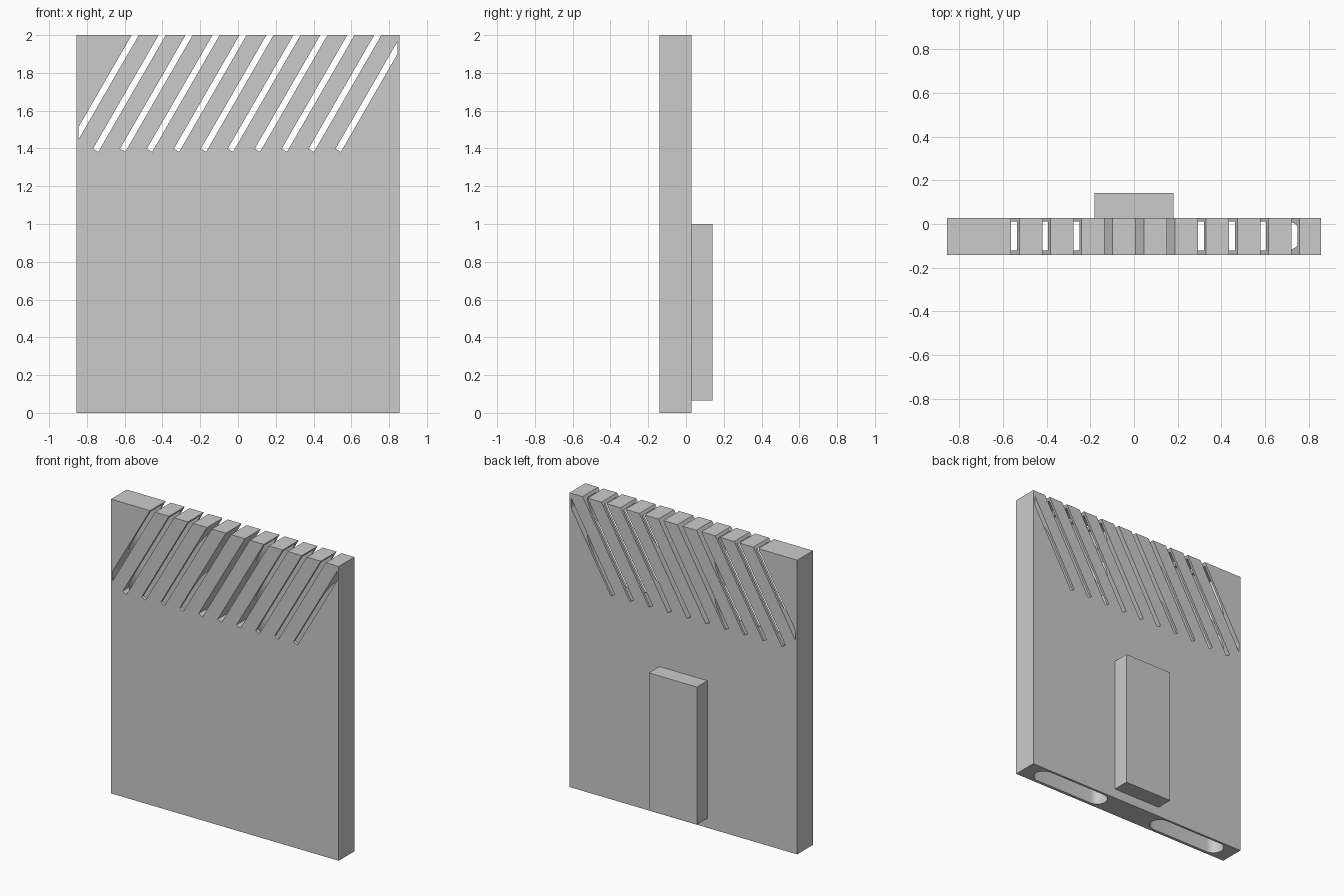
import bpy, bmesh, math
from mathutils import Vector

if "Cube" in bpy.data.objects:
    bpy.data.objects.remove(bpy.data.objects["Cube"])

W, Y0, Y1, H = 0.856, -0.141, 0.028, 2.0   # plate half width, front, back, height


def make_object(name, bm):
    bmesh.ops.recalc_face_normals(bm, faces=bm.faces)
    mesh = bpy.data.meshes.new(name)
    bm.to_mesh(mesh)
    bm.free()
    obj = bpy.data.objects.new(name, mesh)
    bpy.context.collection.objects.link(obj)
    return obj


def add_prism(bm, points, direction):
    face = bm.faces.new([bm.verts.new(p) for p in points])
    out = bmesh.ops.extrude_face_region(bm, geom=[face])["geom"]
    verts = [g for g in out if isinstance(g, bmesh.types.BMVert)]
    bmesh.ops.translate(bm, verts=verts, vec=direction)


def box(name, x, y0, y1, z0, z1):
    bm = bmesh.new()
    add_prism(bm, [(-x, y0, z0), (x, y0, z0), (x, y1, z0), (-x, y1, z0)], (0, 0, z1 - z0))
    return make_object(name, bm)


def cut(obj, cutter):
    cutter.hide_render = True
    mod = obj.modifiers.new("cut", 'BOOLEAN')
    mod.operation, mod.solver, mod.object = 'DIFFERENCE', 'EXACT', cutter
    bpy.context.view_layer.objects.active = obj
    bpy.ops.object.modifier_apply(modifier=mod.name)
    bpy.data.objects.remove(cutter)


# Main plate and raised block on its back
plate = box("plate", W, Y0, Y1, 0, H)
box("back_block", 0.181, Y1, 0.141, 0.065, 1.0)

# Slanted slots open at the top, stopping short of the plate sides
along = Vector((0.5, 0, math.sin(math.radians(60))))
across = Vector((math.sin(math.radians(60)), 0, -0.5)) * 0.0325
bm = bmesh.new()
for i in range(11):
    top_left = Vector((-0.563 + 0.1427 * i, Y0 - 0.05, H))
    a, b = top_left - along * 0.695, top_left + along * 0.1
    add_prism(bm, [a, a + across, b + across, b], (0, Y1 - Y0 + 0.1, 0))
for side in (-1, 1):
    geom = bm.verts[:] + bm.edges[:] + bm.faces[:]
    res = bmesh.ops.bisect_plane(bm, geom=geom, plane_co=(side * 0.844, 0, 0),
                                 plane_no=(side, 0, 0), clear_outer=True)
    bmesh.ops.holes_fill(bm, edges=[e for e in bm.edges if e.is_boundary], sides=0)
slots = make_object("slot_cutter", bm)

# Two deep round-ended pockets rising from the underside
bm = bmesh.new()
R, YC, N = 0.0665, -0.054, 16
for cx in (-0.48, 0.48):
    pts = []
    for end, start in ((0.22, -90), (-0.22, 90)):
        for k in range(N + 1):
            t = math.radians(start + 180 * k / N)
            pts.append((cx + end + R * math.cos(t), YC + R * math.sin(t), -0.1))
    add_prism(bm, pts, (0, 0, 1.982 + 0.1))
pockets = make_object("pocket_cutter", bm)

cut(plate, pockets)
cut(plate, slots)

# Smooth only the rounded pocket ends
bpy.ops.object.select_all(action='DESELECT')
plate.select_set(True)
bpy.context.view_layer.objects.active = plate
bpy.ops.object.shade_smooth_by_angle(angle=math.radians(25))
